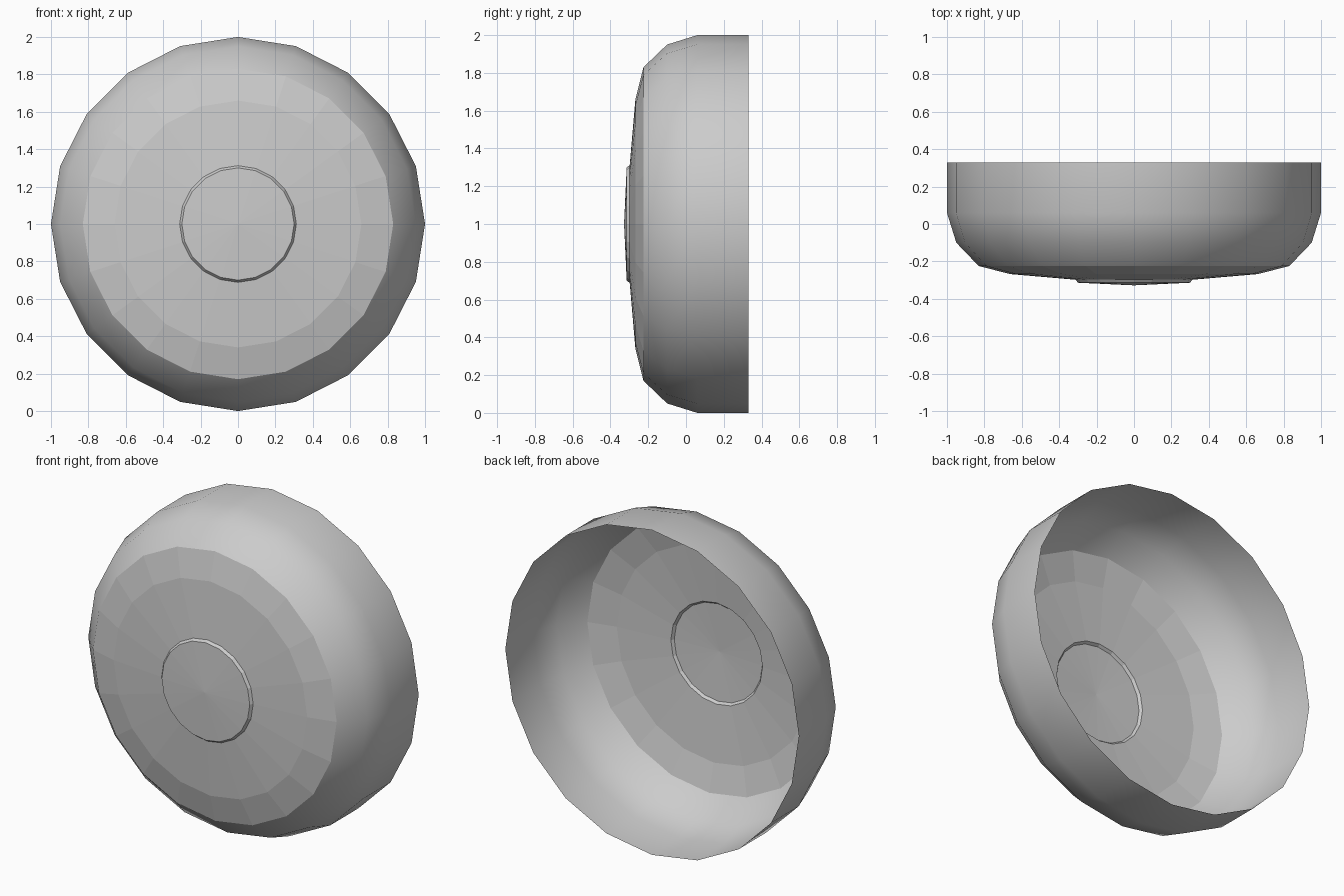
import bpy, bmesh, math

cube = bpy.data.objects.get("Cube")
if cube:
    bpy.data.objects.remove(cube, do_unlink=True)

# Single grey material
grey = bpy.data.materials.new("plain grey")
grey.use_nodes = True
colour = (0.6, 0.6, 0.6, 1)
grey.diffuse_color = colour
grey.node_tree.nodes["Principled BSDF"].inputs["Base Color"].default_value = colour

SIDES = 20
# Radius and depth from the open back rim to the front button
PROFILE = [(1, 0.33), (1, 0.06), (0.95, -0.10), (0.83, -0.225),
           (0.66, -0.268), (0.312, -0.298), (0.3, -0.314)]
SMOOTH_BANDS = 3

bm = bmesh.new()


def ring(radius, y):
    angles = [math.tau * i / SIDES for i in range(SIDES)]
    return [bm.verts.new((radius * math.sin(a), y, 1 + radius * math.cos(a)))
            for a in angles]


# Open bowl: rounded wall bands, then flat front bands
rings = [ring(r, y) for r, y in PROFILE]
for band, (back, front) in enumerate(zip(rings, rings[1:])):
    for i in range(SIDES):
        j = (i + 1) % SIDES
        face = bm.faces.new((back[i], back[j], front[j], front[i]))
        face.smooth = band < SMOOTH_BANDS

# Shallow domed button closing the front
tip = bm.verts.new((0, -0.328, 1))
for i in range(SIDES):
    bm.faces.new((rings[-1][i], rings[-1][(i + 1) % SIDES], tip))

bmesh.ops.recalc_face_normals(bm, faces=bm.faces)
# Normals point outwards, with the button facing the front
if tip.link_faces[0].normal.y > 0:
    bmesh.ops.reverse_faces(bm, faces=bm.faces)

# Crisp edge where the rounded wall meets the flat front
crease = set(rings[SMOOTH_BANDS])
for edge in bm.edges:
    if set(edge.verts) <= crease:
        edge.smooth = False

mesh = bpy.data.meshes.new("round_cover")
bm.to_mesh(mesh)
bm.free()
mesh.materials.append(grey)
cover = bpy.data.objects.new("round_cover", mesh)
bpy.context.collection.objects.link(cover)
